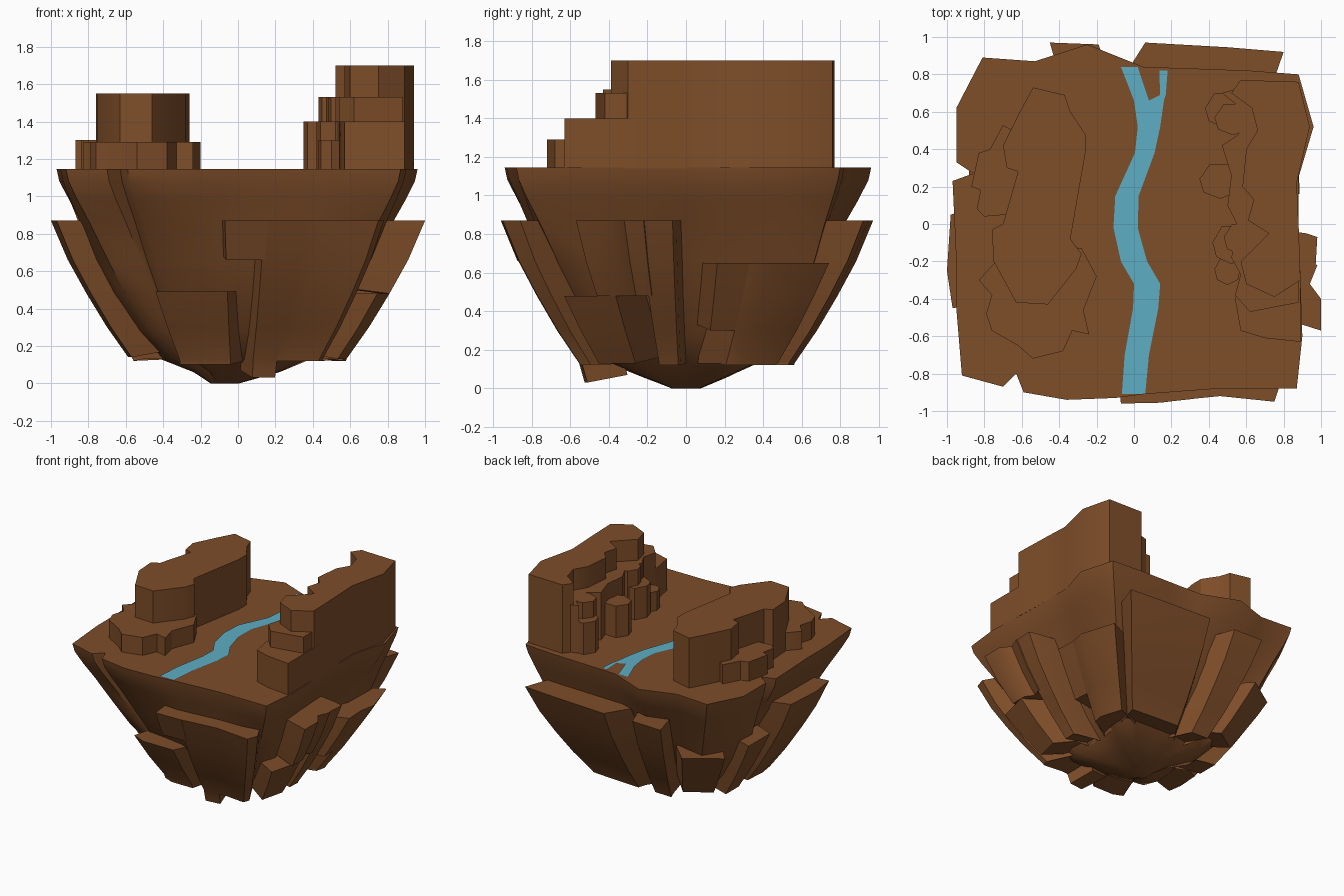
import bpy, bmesh, random
random.seed(4)

def material(name, col):
    m = bpy.data.materials.new(name)
    m.diffuse_color = (*col, 1)
    return m

ROCK = material("rock", (0.21, 0.075, 0.022))
WATER = material("water", (0.11, 0.42, 0.55))

def make(name, bm, mat, angle=None):
    bmesh.ops.recalc_face_normals(bm, faces=bm.faces)
    me = bpy.data.meshes.new(name)
    bm.to_mesh(me)
    bm.free()
    me.materials.append(mat)
    ob = bpy.data.objects.new(name, me)
    bpy.context.collection.objects.link(ob)
    if angle:
        bpy.ops.object.select_all(action='DESELECT')
        ob.select_set(True)
        bpy.context.view_layer.objects.active = ob
        bpy.ops.object.shade_smooth_by_angle(angle=angle)
    return ob

def loft(name, rings, mat=ROCK, angle=0.5):
    bm = bmesh.new()
    vs = [[bm.verts.new(p) for p in r] for r in rings]
    n = len(rings[0])
    for a, b in zip(vs, vs[1:]):
        for i in range(n):
            j = (i + 1) % n
            bm.faces.new((a[i], a[j], b[j], b[i]))
    bm.faces.new(vs[0])
    bm.faces.new(vs[-1])
    return make(name, bm, mat, angle)

def interp(table, z):
    for (z1, s1), (z0, s0) in zip(table, table[1:]):
        if z >= z0:
            return s0 + (s1 - s0) * (z - z0) / (z1 - z0)
    return table[-1][1]

# Island body: jagged top outline shrinking to a point, fluted on the way down
outline = [(-.92, -.81), (-.70, -.87), (-.63, -.80), (-.59, -.90), (-.36, -.94),
           (-.1, -.93), (.05, -.91), (.45, -.88), (.65, -.88), (.87, -.88), (.90, -.6),
           (.89, -.3), (.88, 0), (.88, .25), (.96, .52), (.88, .80), (.62, .82),
           (.35, .83), (.05, .84), (-.25, .96), (-.53, .87), (-.81, .89), (-.95, .62),
           (-.95, .33), (-.86, .27), (-.97, .23), (-.95, -.2), (-.95, -.45)]
flute = [random.uniform(-.06, .05) for _ in outline]
profile = [(1.145, 1, 0), (1.08, .985, 0), (.98, .94, .2), (.86, .88, .5), (.66, .79, 1),
           (.48, .69, 1), (.28, .55, 1), (.13, .41, .8), (.06, .24, .3), (0, .08, 0)]
loft("island_body", [[(x * (s + w * f) - (.07 if z == 0 else 0), y * (s + w * f), z)
                      for (x, y), f in zip(outline, flute)] for z, s, w in profile], angle=.9)

# Rock buttresses: flat-topped slabs leaning in, with flanks flaring into the body
LEAN = [(.87, 1), (.66, .91), (.48, .81), (.3, .70), (.13, .58), (.03, .55)]

def buttress(top, bottom, pts):
    zs = [top] + [z for z, _ in LEAN if bottom < z < top] + [bottom]
    cx = sum(p[0] for p in pts) / len(pts)
    cy = sum(p[1] for p in pts) / len(pts)
    rings = []
    for z in zs:
        s = interp(LEAN, z)
        outer = [(x * s, y * s, z) for x, y in pts]
        inner = []
        for x, y in reversed(pts):
            wx, wy = cx + (x - cx) * 1.9, cy + (y - cy) * 1.9
            inner.append((wx * s * .6, wy * s * .6, z + (.04 if z == bottom else 0)))
        rings.append(outer + inner)
    loft("rock_buttress", rings, angle=.8)

for spec in [
    (.87, .66, [(-.07, -.96), (.16, -.955)]),
    (.87, .03, [(.14, -.955), (.36, -.93)]),
    (.87, .12, [(.36, -.93), (.46, -.92), (.75, -.95), (.78, -.86)]),
    (.49, .10, [(-.54, -.86), (-.4, -.92), (-.07, -.92)]),
    (.87, .48, [(1.0, -.57), (1.0, -.4), (.94, -.32), (.98, -.22)]),
    (.87, .12, [(.97, -.24), (.98, -.07), (.92, -.05)]),
    (.48, .13, [(.92, -.78), (1.0, -.45)]),
    (.65, .12, [(.97, .36), (1.0, .5), (.9, .82)]),
    (.65, .30, [(.98, .18), (.97, .38)]),
    (.87, .12, [(.06, .97), (.5, .945), (.80, .92)]),
    (.87, .12, [(-.45, .97), (-.19, .96)]),
    (.87, .14, [(-.98, .05), (-1.0, -.25), (-.97, -.45)]),
    (.60, .20, [(-.60, .92), (-.9, .72)]),
    (.66, .12, [(-.97, .2), (-.97, .5)]),
]:
    buttress(*spec)

# Mesas: vertical-sided rock tiers standing on the plateau
def mesa(name, top, pts):
    loft(name, [[(x, y, z) for x, y in pts] for z in (1.14, top)])

mesa("left_mesa_upper", 1.55, [
    (-.54, .73), (-.37, .69), (-.34, .6), (-.26, .48), (-.26, .38), (-.34, -.08),
    (-.28, -.16), (-.31, -.24), (-.46, -.43), (-.63, -.42), (-.75, -.2), (-.76, -.03),
    (-.70, 0), (-.62, .28), (-.68, .3), (-.70, .42), (-.61, .6)])
mesa("left_mesa_front_ledge", 1.29, [
    (-.72, -.18), (-.83, -.3), (-.76, -.38), (-.79, -.48), (-.76, -.57), (-.62, -.65),
    (-.54, -.72), (-.38, -.68), (-.33, -.57), (-.24, -.59), (-.27, -.46), (-.2, -.28),
    (-.28, -.13), (-.5, -.1)])
mesa("left_mesa_side_ledge", 1.30, [
    (-.70, .53), (-.65, .5), (-.58, .3), (-.68, .05), (-.80, .04), (-.84, .08),
    (-.82, .18), (-.87, .2), (-.83, .38), (-.77, .4)])
mesa("right_mesa_upper", 1.70, [
    (.57, .77), (.88, .76), (.94, .52), (.87, .22), (.88, 0), (.89, -.3), (.75, -.39),
    (.60, -.32), (.57, -.2), (.72, -.05), (.61, .02), (.64, .13), (.58, .2), (.60, .4),
    (.66, .5), (.63, .62), (.52, .7)])
mesa("right_mesa_middle", 1.53, [
    (.54, .72), (.8, .6), (.88, -.2), (.88, -.42), (.62, -.47), (.54, -.38), (.57, -.27),
    (.52, -.18), (.56, -.02), (.50, .1), (.52, .26), (.47, .42), (.56, .48), (.57, .62),
    (.47, .7)])
mesa("right_mesa_front_step", 1.40, [
    (.8, -.2), (.89, -.25), (.89, -.63), (.70, -.61), (.57, -.57), (.54, -.40), (.6, -.2)])

# Column clusters along the river side of the right mesa
for top, x, y, rx, ry in [(1.40, .48, .61, .10, .10), (1.40, .46, .23, .11, .10),
                          (1.40, .52, -.11, .10, .11), (1.30, .50, -.25, .07, .08),
                          (1.53, .53, .56, .10, .09), (1.53, .57, -.08, .09, .09)]:
    mesa("rock_column", top, [(x + rx * a, y + ry * b) for a, b in
         [(-1, .1), (-.8, -.6), (0, -.95), (.8, -.6), (1, .2), (.5, .9), (-.5, .9)]])

# River: winding ribbon with a small fork at the back
def ribbon(name, rows):
    bm = bmesh.new()
    vs = [(bm.verts.new((l, y, 1.15)), bm.verts.new((r, y, 1.15))) for y, l, r in rows]
    for a, b in zip(vs, vs[1:]):
        bm.faces.new((a[0], a[1], b[1], b[0]))
    ob = make(name, bm, WATER)
    if ob.data.polygons[0].normal.z < 0:
        ob.data.flip_normals()

ribbon("river", [(-.91, -.065, .06), (-.70, -.05, .08), (-.45, -.005, .13), (-.32, 0, .14),
                 (-.20, -.07, .07), (-.02, -.11, .02), (.15, -.10, .025), (.38, .005, .11),
                 (.52, .02, .14), (.66, 0, .16)])
ribbon("river_left_fork", [(.66, 0, .08), (.84, -.07, .02)])
ribbon("river_right_fork", [(.66, .08, .16), (.69, .14, .17), (.82, .135, .18)])
